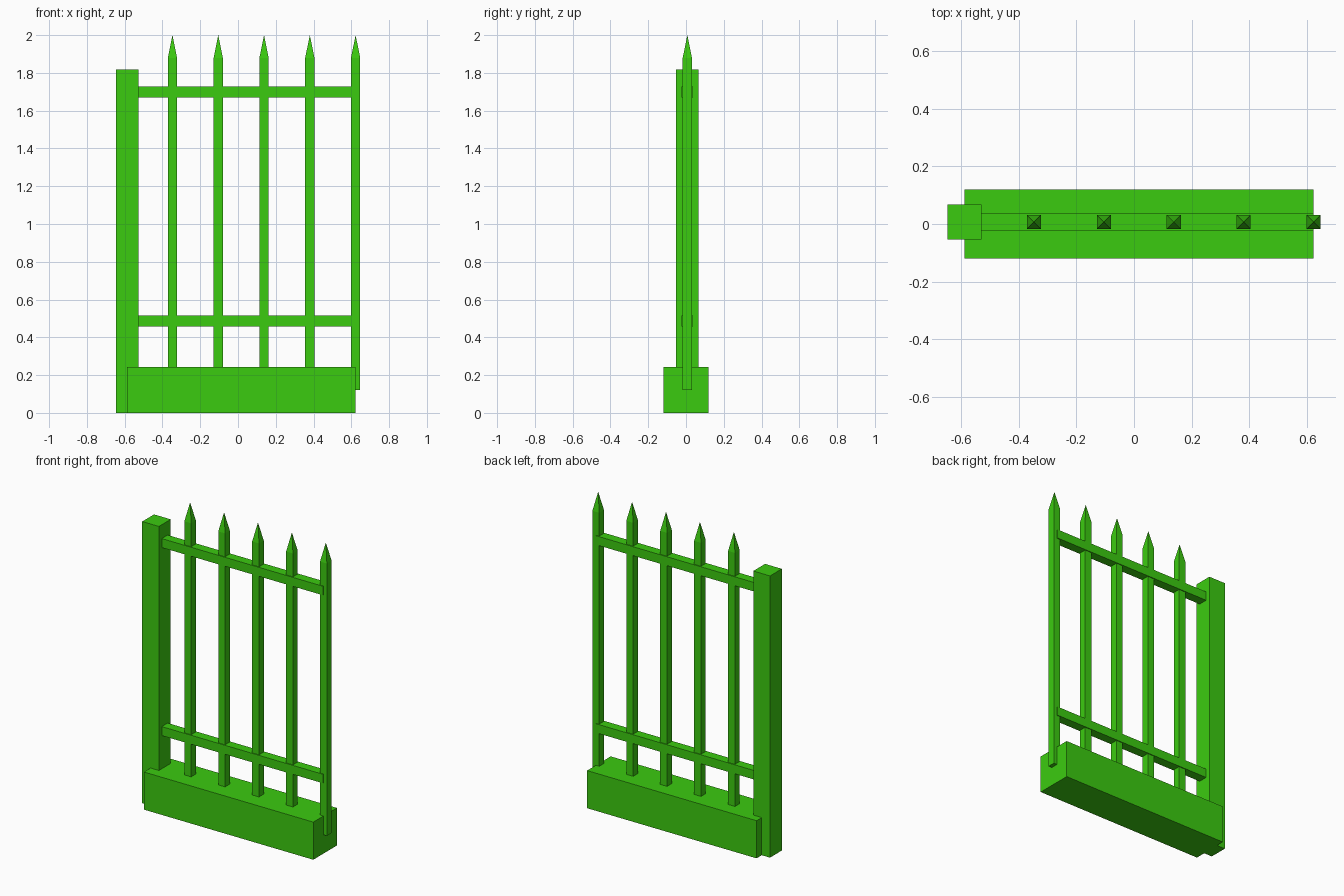
import bpy
import bmesh
from mathutils import Vector

cube = bpy.data.objects.get("Cube")
if cube:
    bpy.data.objects.remove(cube, do_unlink=True)

green = bpy.data.materials.new("bright_green")
green.use_nodes = True
colour = (0.044, 0.597, 0.005, 1)
green.diffuse_color = colour
green.node_tree.nodes["Principled BSDF"].inputs["Base Color"].default_value = colour

MID_Y = 0.007  # the post, rails and bars share this centre line


def box(name, low, high, tip=None):
    """Box between two corners, optionally topped by a pyramid of height tip."""
    low, high = Vector(low), Vector(high)
    bm = bmesh.new()
    bmesh.ops.create_cube(bm, size=1)
    bmesh.ops.scale(bm, vec=high - low, verts=bm.verts)
    bmesh.ops.translate(bm, vec=(low + high) / 2, verts=bm.verts)
    if tip:
        bm.normal_update()
        top = max(bm.faces, key=lambda f: f.normal.z)
        apex = bmesh.ops.poke(bm, faces=[top])["verts"][0]
        apex.co.z += tip
    mesh = bpy.data.meshes.new(name)
    bm.to_mesh(mesh)
    bm.free()
    mesh.materials.append(green)
    obj = bpy.data.objects.new(name, mesh)
    bpy.context.collection.objects.link(obj)
    return obj


# Low wall and end post
box("base_wall", (-0.588, -0.12, 0), (0.622, 0.12, 0.243))
box("end_post", (-0.647, MID_Y - 0.06, 0), (-0.528, MID_Y + 0.06, 1.819))

# Horizontal rails
for name, z in (("lower_rail", 0.486), ("upper_rail", 1.7)):
    box(name, (-0.529, MID_Y - 0.03, z - 0.029), (0.622, MID_Y + 0.03, z + 0.029))

# Pointed upright bars, the last one half outside the wall
HALF = 0.0243
for i in range(5):
    x = -0.347 + i * 0.2424
    box(f"pointed_bar_{i + 1}", (x - HALF, MID_Y - HALF, 0.122),
        (x + HALF, MID_Y + HALF, 1.88), tip=0.12)
